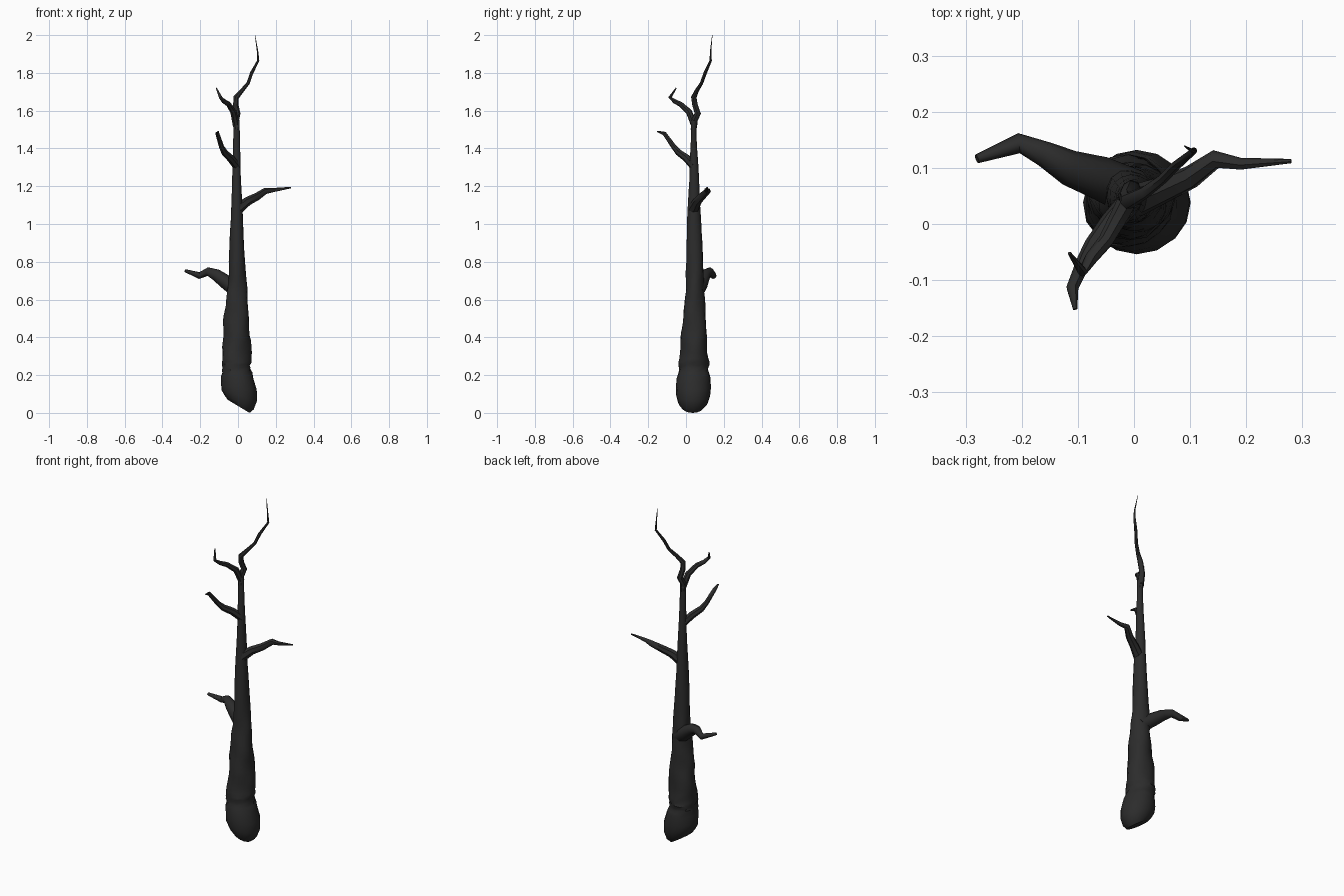
import bpy, bmesh, math, random
from mathutils import Vector

random.seed(4)

bark = bpy.data.materials.new("charred_bark")
bark.diffuse_color = (0.025, 0.025, 0.025, 1)


def skin(name, rings, angle):
    """Loft a list of equal-sized point rings into a closed, smooth shaded tube."""
    bm = bmesh.new()
    loops = [[bm.verts.new(p) for p in ring] for ring in rings]
    n = len(loops[0])
    for a, b in zip(loops, loops[1:]):
        for i in range(n):
            j = (i + 1) % n
            bm.faces.new((a[i], a[j], b[j], b[i]))
    bm.faces.new(loops[0][::-1])
    bm.faces.new(loops[-1])
    bmesh.ops.recalc_face_normals(bm, faces=bm.faces)
    mesh = bpy.data.meshes.new(name)
    bm.to_mesh(mesh)
    bm.free()
    mesh.materials.append(bark)
    ob = bpy.data.objects.new(name, mesh)
    bpy.context.collection.objects.link(ob)
    bpy.context.view_layer.objects.active = ob
    ob.select_set(True)
    bpy.ops.object.shade_smooth_by_angle(angle=math.radians(angle))
    ob.select_set(False)
    return ob


def branch(name, path, sides=7):
    """Tapered crooked limb: path holds (x, y, z, radius)."""
    pts = [Vector(p[:3]) for p in path]
    rings = []
    side = None
    for i, p in enumerate(pts):
        d = (pts[min(i + 1, len(pts) - 1)] - pts[max(i - 1, 0)]).normalized()
        if side is None:
            side = d.orthogonal()
        side = (side - d * side.dot(d)).normalized()
        up = d.cross(side)
        r = path[i][3]
        rings.append([p + r * (math.cos(t) * side + math.sin(t) * up)
                      for t in (2 * math.pi * k / sides for k in range(sides))])
    return skin(name, rings, 50)


# Trunk profile: z, x min, x max, y min, y max
profile = [
    (0.19, -0.091, 0.083, -0.052, 0.130),
    (0.22, -0.090, 0.070, -0.045, 0.124),
    (0.285, -0.090, 0.070, -0.037, 0.120),
    (0.40, -0.081, 0.068, -0.026, 0.114),
    (0.55, -0.070, 0.057, -0.014, 0.102),
    (0.70, -0.054, 0.045, 0.000, 0.096),
    (0.87, -0.047, 0.034, 0.001, 0.089),
    (1.05, -0.038, 0.026, 0.006, 0.078),
    (1.24, -0.031, 0.016, 0.018, 0.070),
    (1.36, -0.027, 0.013, 0.020, 0.062),
    (1.46, -0.026, 0.010, 0.027, 0.055),
    (1.55, -0.024, 0.009, 0.026, 0.055),
]


def bounds(z):
    for a, b in zip(profile, profile[1:]):
        if z <= b[0]:
            f = (z - a[0]) / (b[0] - a[0])
            return [u + (v - u) * f for u, v in zip(a[1:], b[1:])]
    return profile[-1][1:]


SIDES = 16
TURN = [2 * math.pi * k / SIDES for k in range(SIDES)]


def oval(cx, cy, rx, ry, z, tilt=0.0):
    return [(cx + rx * math.cos(t), cy + ry * math.sin(t), z - tilt * (cx + rx * math.cos(t)))
            for t in TURN]


# Slanted, rounded foot
trunk_rings = [
    oval(0.003, 0.035, 0.058, 0.060, 0.037, 0.60),
    oval(0.005, 0.037, 0.078, 0.080, 0.060, 0.50),
    oval(0.007, 0.038, 0.094, 0.090, 0.095, 0.30),
    oval(0.005, 0.039, 0.094, 0.093, 0.135, 0.12),
]
# Gnarled lower trunk, getting calmer towards the top
heights = [0.19, 0.21, 0.225, 0.24, 0.255, 0.27, 0.29]
heights += [0.32 + 0.032 * i for i in range(14)] + [0.80 + 0.075 * i for i in range(11)]
for z in heights:
    x0, x1, y0, y1 = bounds(z)
    rough = 0.09 if 0.2 < z < 0.28 else 0.03 if z < 0.7 else 0.015
    twist = 0.05 if 0.28 < z < 0.75 else 0.015
    ring = []
    for t in TURN:
        s = 0.98 + twist * math.sin(3 * t - 16 * z) + 0.6 * twist * math.sin(2 * t + 41 * z)
        s += random.uniform(-rough, rough * 0.5)
        ring.append(((x0 + x1) / 2 + (x1 - x0) / 2 * s * math.cos(t),
                     (y0 + y1) / 2 + (y1 - y0) / 2 * s * math.sin(t),
                     z + random.uniform(-1, 1) * 0.005))
    trunk_rings.append(ring)
trunk = skin("trunk", trunk_rings, 40)
low = min(v.co.z for v in trunk.data.vertices)
for v in trunk.data.vertices:
    if v.co.z < 0.15:
        v.co.z -= low

# Crooked leader continuing the trunk
branch("leader", [
    (-0.008, 0.040, 1.50, 0.016), (-0.012, 0.044, 1.55, 0.018), (-0.004, 0.062, 1.585, 0.017),
    (-0.012, 0.047, 1.63, 0.015), (-0.010, 0.041, 1.67, 0.015), (0.020, 0.057, 1.705, 0.011),
    (0.053, 0.082, 1.745, 0.009), (0.072, 0.102, 1.80, 0.009), (0.107, 0.131, 1.865, 0.006),
    (0.104, 0.130, 1.91, 0.004), (0.090, 0.139, 2.0, 0.001)])

# Side branches from bottom to top
branch("low_left_branch", [
    (0.0, 0.055, 0.645, 0.042), (-0.06, 0.082, 0.69, 0.039), (-0.115, 0.100, 0.73, 0.032),
    (-0.16, 0.125, 0.748, 0.023), (-0.205, 0.144, 0.727, 0.018), (-0.28, 0.116, 0.753, 0.008)], 8)
branch("right_branch", [
    (0.0, 0.040, 1.08, 0.030), (0.05, 0.060, 1.12, 0.024), (0.10, 0.083, 1.145, 0.021),
    (0.145, 0.115, 1.175, 0.017), (0.19, 0.107, 1.18, 0.011), (0.28, 0.112, 1.193, 0.004)])
branch("mid_left_branch", [
    (-0.005, 0.042, 1.305, 0.022), (-0.040, 0.002, 1.35, 0.021), (-0.072, -0.040, 1.38, 0.018),
    (-0.088, -0.065, 1.41, 0.014), (-0.110, -0.115, 1.48, 0.011), (-0.105, -0.152, 1.49, 0.004)])
branch("upper_left_branch", [
    (-0.010, 0.045, 1.52, 0.018), (-0.025, 0.015, 1.595, 0.017), (-0.050, -0.030, 1.635, 0.014),
    (-0.075, -0.060, 1.65, 0.012), (-0.092, -0.085, 1.67, 0.009), (-0.115, -0.052, 1.72, 0.003)])
